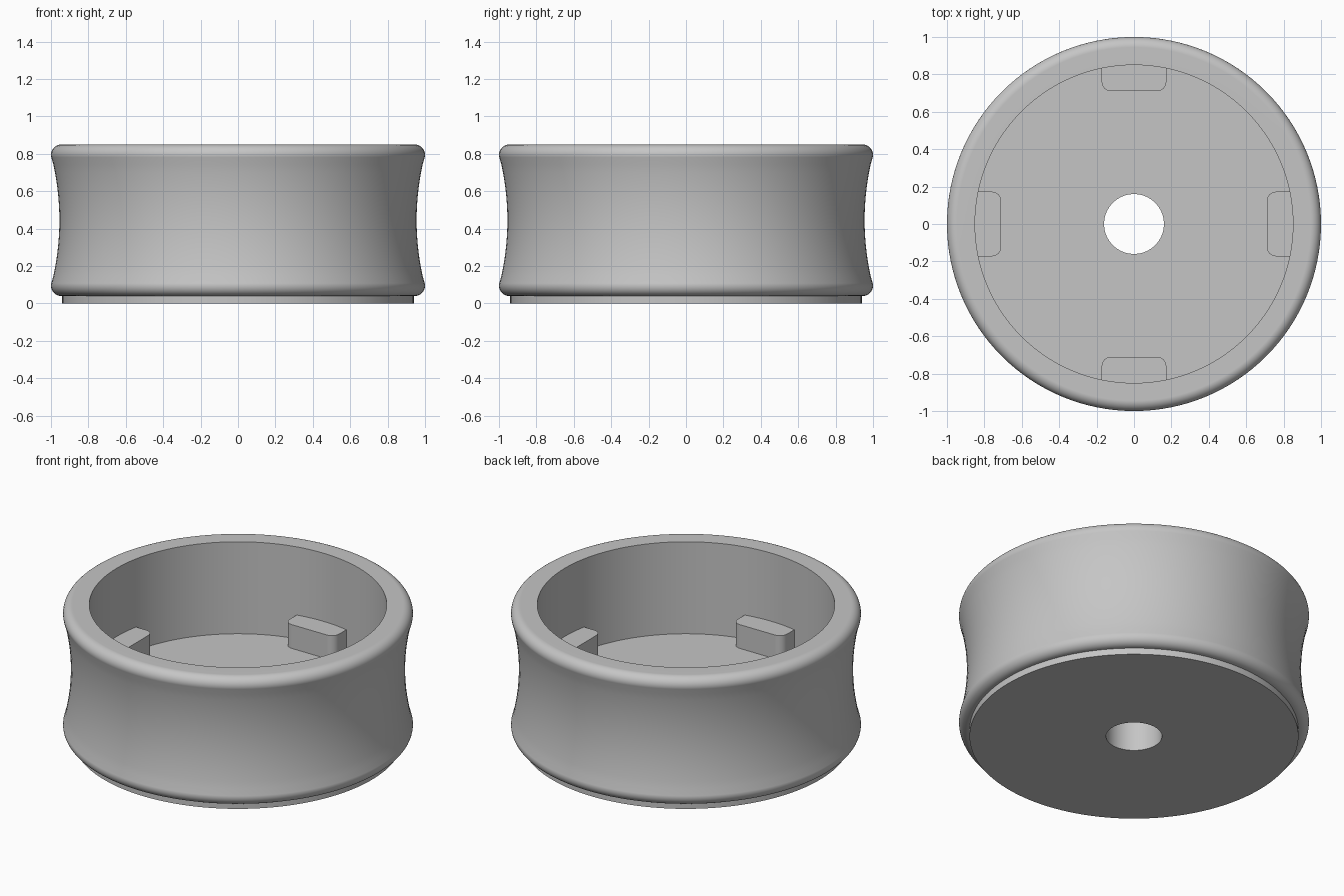
import bpy, bmesh
from math import sin, cos, pi, radians
from mathutils import Matrix

cube = bpy.data.objects.get("Cube")
if cube:
    bpy.data.objects.remove(cube, do_unlink=True)

SEGMENTS = 128
FLOOR_Z, TAB_TOP = 0.27, 0.42

grey = bpy.data.materials.new("light_grey")
grey.use_nodes = True
colour = (0.56, 0.56, 0.56, 1)
grey.diffuse_color = colour
grey.node_tree.nodes["Principled BSDF"].inputs["Base Color"].default_value = colour


def arc(cx, cy, r, start, end, steps):
    """Points on a circular arc, angles in degrees."""
    angles = [radians(start + (end - start) * i / steps) for i in range(steps + 1)]
    return [(cx + r * cos(a), cy + r * sin(a)) for a in angles]


def finish(bm, name):
    bmesh.ops.recalc_face_normals(bm, faces=bm.faces)
    mesh = bpy.data.meshes.new(name)
    bm.to_mesh(mesh)
    bm.free()
    mesh.materials.append(grey)
    obj = bpy.data.objects.new(name, mesh)
    bpy.context.collection.objects.link(obj)
    bpy.ops.object.select_all(action="DESELECT")
    obj.select_set(True)
    bpy.context.view_layer.objects.active = obj
    bpy.ops.object.shade_smooth_by_angle(angle=radians(30))
    normals = obj.modifiers.new("weighted_normals", "WEIGHTED_NORMAL")
    normals.keep_sharp = True
    return obj


# Cup: stepped base, rounded rims, concave waist, hollow inside, centre hole
profile = [(0.16, 0), (0.94, 0), (0.94, 0.04)]
profile += arc(0.945, 0.095, 0.055, -90, 14, 10)
waist = arc(0.955 + 1.4, 0.445, 1.4, 194, 166, 16)
profile += waist[1:-1]
profile += arc(0.945, 0.795, 0.055, -14, 90, 10)
profile += [(0.85, 0.85), (0.85, FLOOR_Z), (0.16, FLOOR_Z)]

bm = bmesh.new()
verts = [bm.verts.new((r, 0, z)) for r, z in profile]
edges = [bm.edges.new((v, verts[(i + 1) % len(verts)])) for i, v in enumerate(verts)]
bmesh.ops.spin(bm, geom=verts + edges, cent=(0, 0, 0), axis=(0, 0, 1),
               angle=2 * pi, steps=SEGMENTS, use_merge=True)
bmesh.ops.remove_doubles(bm, verts=bm.verts, dist=0.0001)
finish(bm, "cup_body")

# Four locating tabs with rounded inner corners, set into wall and floor
outline = [(0.87, -0.173), (0.87, 0.173)]
outline += arc(0.76, 0.123, 0.05, 90, 180, 6)
outline += arc(0.76, -0.123, 0.05, 180, 270, 6)
for i, side in enumerate(("left", "back", "right", "front")):
    bm = bmesh.new()
    face = bm.faces.new([bm.verts.new((x, y, FLOOR_Z - 0.02)) for x, y in outline])
    top = bmesh.ops.extrude_face_region(bm, geom=[face])["geom"]
    bmesh.ops.translate(bm, vec=(0, 0, TAB_TOP - FLOOR_Z + 0.02),
                        verts=[g for g in top if isinstance(g, bmesh.types.BMVert)])
    bmesh.ops.rotate(bm, verts=bm.verts, cent=(0, 0, 0),
                     matrix=Matrix.Rotation(i * pi / 2, 3, "Z"))
    finish(bm, side + "_tab")
